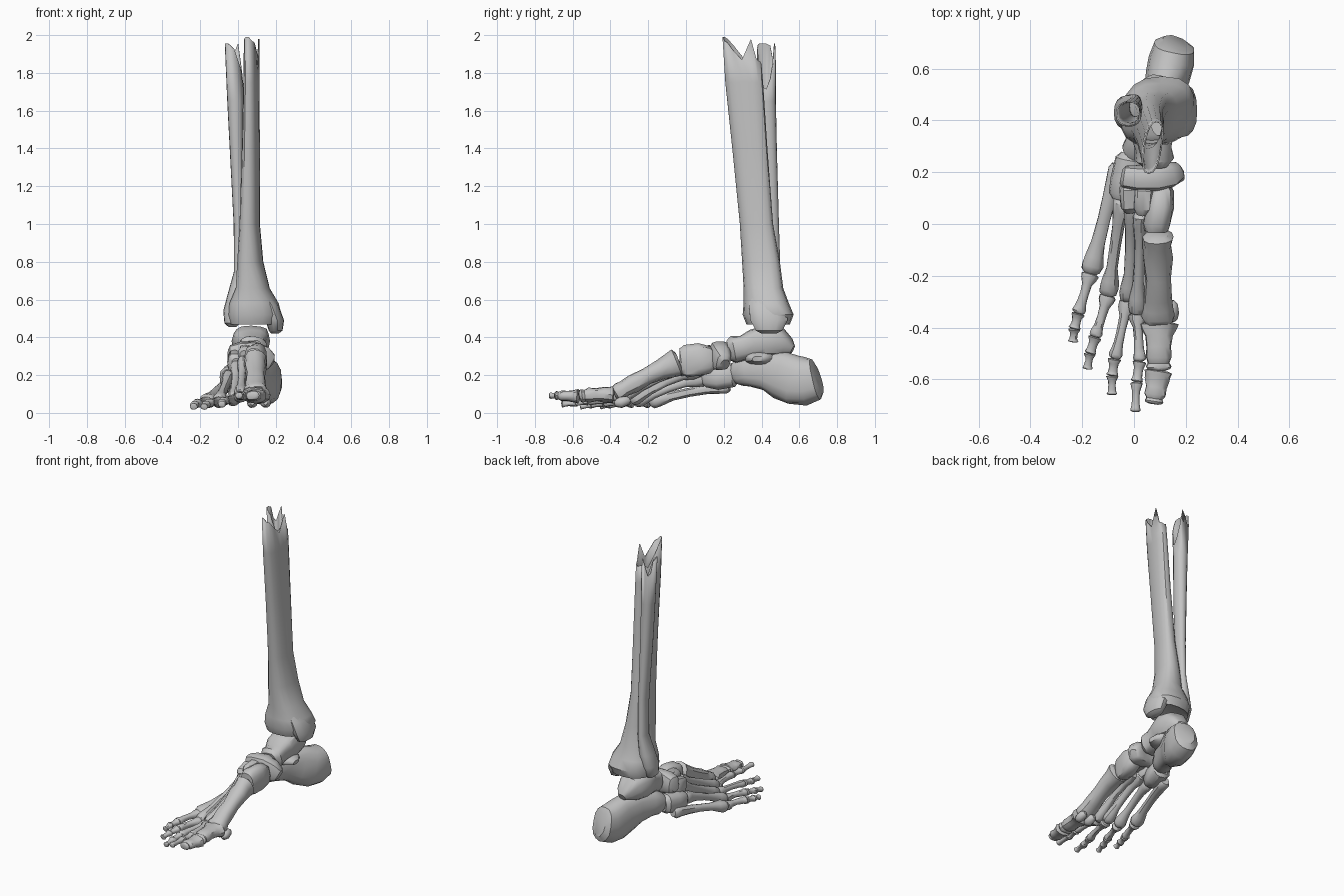
import bpy, bmesh, math, random
from mathutils import Vector

if "Cube" in bpy.data.objects:
    bpy.data.objects.remove(bpy.data.objects["Cube"], do_unlink=True)
random.seed(4)

bone_mat = bpy.data.materials.new("bone grey")
bone_mat.use_nodes = True
GREY = (0.55, 0.55, 0.55, 1)
bone_mat.diffuse_color = GREY
bone_mat.node_tree.nodes["Principled BSDF"].inputs["Base Color"].default_value = GREY
parts = []


def spow(v, e):
    return math.copysign(abs(v) ** e, v)


def loft(name, path, sides=14, square=1.0, rough=0.0, upright=False, drops=None, skew=0.0):
    """Skin oval rings (x, y, z, half width, half height) strung along a path.
    drops lowers each point of the last ring and leaves that end open;
    skew slides the back of each ring towards +x."""
    bm = bmesh.new()
    pts = [Vector(p[:3]) for p in path]
    rings = []
    for i, p in enumerate(path):
        t = Vector((0, 0, 1)) if upright else (pts[min(i + 1, len(pts) - 1)] - pts[max(i - 1, 0)]).normalized()
        up = Vector((0, 1, 0)) if upright else Vector((0, 0, 1))
        side = t.cross(up).normalized()
        nrm = side.cross(t)
        ring = []
        for j in range(sides):
            a = math.tau * j / sides
            k = 1 + random.uniform(-rough, rough)
            co = pts[i] + k * (side * spow(math.cos(a), square) * p[3] + nrm * spow(math.sin(a), square) * p[4])
            co.x += skew * (co.y - p[1])
            if drops and i == len(path) - 1:
                co.z -= drops[j]
            ring.append(bm.verts.new(co))
        rings.append(ring)
    for r, s in zip(rings, rings[1:]):
        for j in range(sides):
            k = (j + 1) % sides
            bm.faces.new((r[j], r[k], s[k], s[j]))
    bm.faces.new(rings[0])
    if not drops:
        bm.faces.new(rings[-1])
    bmesh.ops.recalc_face_normals(bm, faces=bm.faces)
    me = bpy.data.meshes.new(name)
    bm.to_mesh(me)
    bm.free()
    me.materials.append(bone_mat)
    ob = bpy.data.objects.new(name, me)
    bpy.context.collection.objects.link(ob)
    if drops:
        wall = ob.modifiers.new("wall", 'SOLIDIFY')
        wall.thickness = 0.006
        wall.offset = -1
    parts.append(ob)


def long_bone(name, a, b, base, shaft, head, bow=0.0):
    """Flared base, narrow shaft and knobbly head between two joints."""
    a, b = Vector(a), Vector(b)
    stations = [(0, base, .72), (.04, base, 1), (.14, base, .92), (.28, shaft, 1.15), (.5, shaft, 1),
                (.72, shaft, 1.08), (.84, head, .85), (.92, head, 1), (.97, head, .9), (1, head, .55)]
    path = []
    for f, (w, h), k in stations:
        p = a.lerp(b, f)
        p.z += bow * math.sin(math.pi * f)
        path.append((*p, w * k, h * k))
    loft(name, path, 12, 0.85, 0.06)


# Leg bones, with hollow broken tops
loft("tibia", [
    (.085, .435, .485, .09, .09), (.085, .435, .468, .125, .115), (.09, .435, .52, .14, .135),
    (.085, .425, .58, .13, .12), (.078, .41, .66, .088, .105), (.065, .397, .8, .066, .10),
    (.062, .373, 1.0, .051, .088), (.068, .338, 1.4, .044, .093), (.071, .308, 1.75, .038, .10),
    (.072, .296, 1.99, .036, .103)], 16, 0.8, 0, True,
    [.10, .16, .13, .13, .14, .13, .12, .01, .12, .07, .03, .02, 0, 0, .01, .04], skew=0.15)
loft("medial_malleolus", [
    (.195, .44, .42, .02, .04), (.20, .44, .435, .036, .07), (.195, .44, .49, .05, .10),
    (.165, .43, .57, .05, .10), (.10, .42, .68, .04, .08)], 14, 0.9, 0.02, True)
loft("fibula", [
    (-.03, .42, .455, .02, .03), (-.03, .42, .475, .042, .05), (-.03, .43, .54, .048, .065),
    (-.015, .44, .62, .042, .06), (.005, .455, .75, .026, .045), (.005, .45, 1.0, .028, .042),
    (-.008, .435, 1.4, .036, .046), (-.015, .43, 1.65, .042, .046), (-.02, .425, 1.965, .05, .05)],
    16, 0.9, 0, True,
    [.01, .02, .10, .12, .06, .01, .12, .20, .25, .24, .15, .10, .04, .02, .01, .01])

# Heel and ankle
loft("calcaneus", [
    (.16, .70, .185, .05, .08), (.155, .685, .18, .08, .11), (.145, .63, .168, .088, .127),
    (.13, .57, .172, .086, .13), (.105, .50, .20, .07, .125), (.07, .42, .225, .06, .105),
    (.035, .33, .225, .062, .085), (.01, .28, .21, .06, .07), (0, .255, .20, .04, .05)], 16, 0.85, 0.03)
loft("heel_shelf", [
    (.04, .40, .29, .07, .035), (.11, .39, .292, .08, .038), (.15, .38, .29, .06, .028),
    (.175, .38, .285, .03, .015)], 12, 0.85, 0.05)
loft("talus", [
    (.09, .565, .335, .03, .022), (.085, .535, .35, .06, .05), (.075, .49, .375, .085, .08),
    (.07, .42, .38, .10, .082), (.07, .36, .365, .09, .075), (.075, .30, .345, .07, .066),
    (.08, .25, .335, .075, .07), (.08, .225, .33, .05, .055)], 16, 0.7, 0.05)

# Midfoot blocks
loft("navicular", [
    (-.05, .185, .30, .028, .035), (-.035, .182, .30, .045, .058), (.02, .175, .305, .05, .072),
    (.08, .175, .305, .052, .078), (.13, .185, .288, .052, .068), (.165, .20, .268, .04, .048),
    (.175, .205, .26, .022, .025)], 14, 0.7, 0.07)
loft("medial_cuneiform", [
    (.105, .15, .28, .035, .05), (.105, .13, .28, .048, .07), (.10, .07, .28, .052, .085),
    (.088, .0, .275, .053, .085), (.088, -.025, .27, .047, .07), (.088, -.035, .27, .03, .05)], 14, 0.72, 0.07)
loft("middle_cuneiform", [
    (.04, .15, .30, .028, .04), (.04, .13, .30, .04, .058), (.035, .06, .295, .04, .058),
    (.033, .04, .29, .025, .04)], 12, 0.72, 0.07)
loft("lateral_cuneiform", [
    (-.015, .16, .27, .03, .045), (-.015, .14, .27, .042, .062), (-.012, .07, .255, .042, .06),
    (-.01, .05, .25, .025, .04)], 12, 0.72, 0.07)
loft("cuboid", [
    (-.01, .27, .20, .038, .045), (-.015, .25, .20, .058, .064), (-.03, .17, .19, .06, .067),
    (-.045, .11, .19, .052, .056), (-.05, .09, .19, .034, .04)], 14, 0.75, 0.06)

# Five rays: joints from midfoot to toe tip, then metatarsal half sizes for base, shaft and head
rays = {
    "first": ([(.09, -.035, .27), (.095, -.38, .095), (.095, -.565, .088), (.075, -.695, .092)],
              ((.06, .074), (.05, .045), (.066, .05))),
    "second": ([(.03, .05, .26), (.012, -.345, .085), (.022, -.53, .09), (.01, -.61, .09), (.005, -.725, .092)],
               ((.036, .05), (.02, .024), (.036, .038))),
    "third": ([(-.005, .08, .24), (-.022, -.295, .065), (-.075, -.52, .062), (-.084, -.585, .052), (-.085, -.66, .045)],
              ((.036, .048), (.021, .024), (.038, .038))),
    "fourth": ([(-.045, .10, .19), (-.10, -.275, .055), (-.15, -.435, .052), (-.17, -.50, .043), (-.18, -.56, .033)],
               ((.034, .044), (.021, .023), (.038, .038))),
    "fifth": ([(-.062, .23, .14), (-.168, -.19, .055), (-.215, -.345, .05), (-.23, -.405, .043), (-.235, -.455, .033)],
              ((.034, .036), (.025, .023), (.042, .038))),
}
for ray, (joints, metatarsal) in rays.items():
    big = ray == "first"
    n = len(joints) - 1
    for i, (a, b) in enumerate(zip(joints, joints[1:])):
        if i == 0:
            long_bone(ray + "_metatarsal", a, b, *metatarsal, bow=0.012)
        elif i == n - 1:
            sizes = ((.054, .038), (.04, .027), (.036, .024)) if big else ((.023, .02), (.014, .013), (.02, .017))
            long_bone(ray + "_toe_tip", a, b, *sizes)
        elif i == 1:
            sizes = ((.074, .046), (.047, .036), (.05, .036)) if big else ((.034, .03), (.017, .018), (.026, .023))
            long_bone(ray + "_toe_base", a, b, *sizes, bow=0.006)
        else:
            long_bone(ray + "_toe_middle", a, b, (.026, .022), (.017, .015), (.023, .02))

# Small round bones beneath the ball of the foot
for name, x in (("inner_sesamoid", .146), ("outer_sesamoid", .075)):
    loft(name, [(x, -.295, .068, .01, .01), (x, -.31, .066, .024, .024), (x, -.345, .055, .029, .03),
                (x, -.368, .052, .022, .022), (x, -.378, .052, .01, .01)], 10, 1, 0.05)

# Smooth shading with crisp ridges
bpy.ops.object.select_all(action='DESELECT')
for ob in parts:
    ob.select_set(True)
bpy.context.view_layer.objects.active = parts[0]
bpy.ops.object.shade_smooth_by_angle(angle=math.radians(38))
